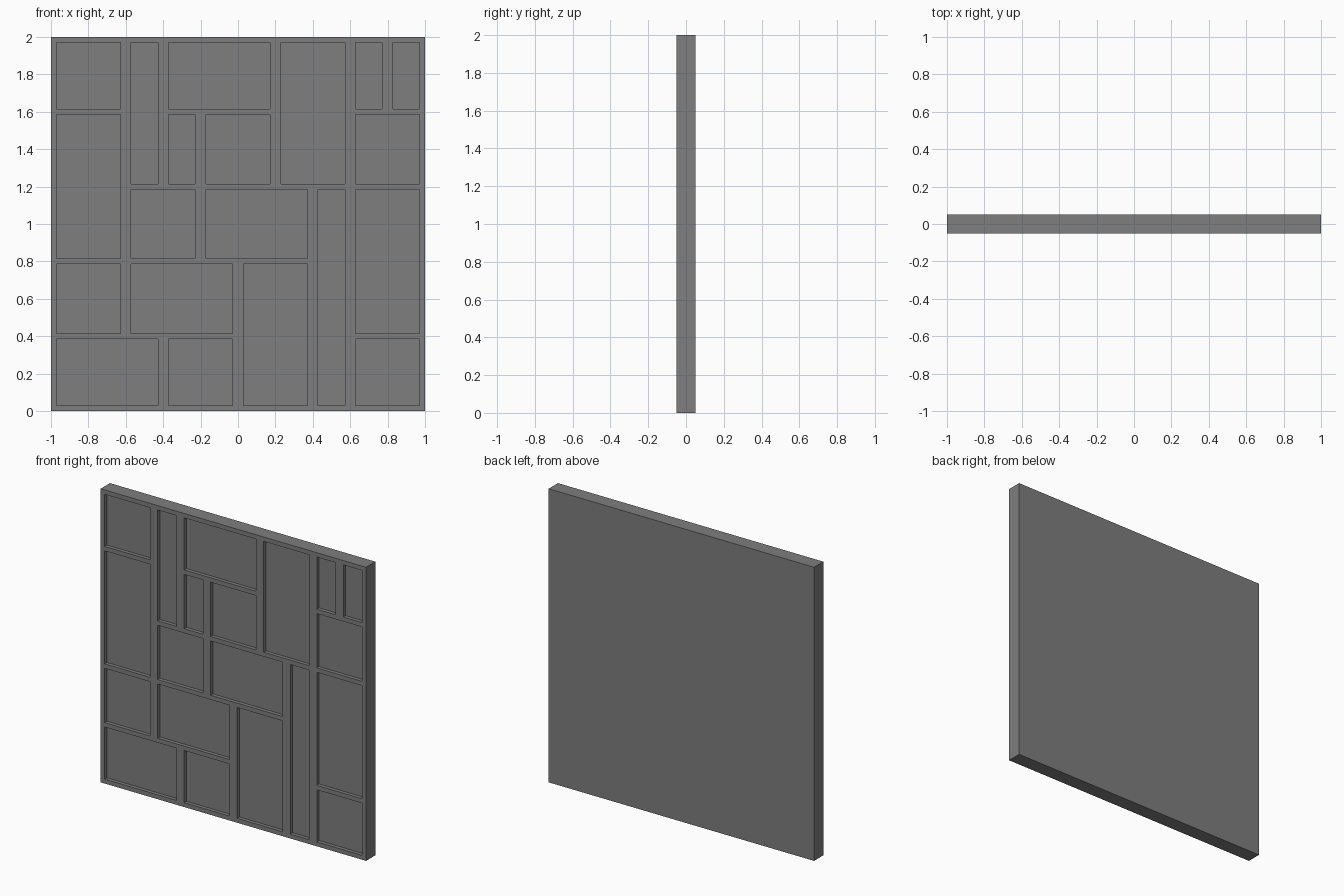
import bpy, bmesh
from mathutils import Matrix, Vector

if "Cube" in bpy.data.objects:
    bpy.data.objects.remove(bpy.data.objects["Cube"])

THICK, DEPTH = 0.1, 0.025          # slab thickness, recess depth
COL, ROW = 0.2, 0.4                # layout grid
GAP_X, GAP_Z, BORDER = 0.029, 0.015, 0.03

# Recessed fields as (first column, last column, first row, last row)
CELLS = [
    (0, 2, 4, 5), (2, 3, 3, 5), (3, 6, 4, 5), (6, 8, 3, 5), (8, 9, 4, 5),
    (9, 10, 4, 5), (0, 2, 2, 4), (3, 4, 3, 4), (4, 6, 3, 4), (8, 10, 3, 4),
    (2, 4, 2, 3), (4, 7, 2, 3), (7, 8, 0, 3), (8, 10, 1, 3), (0, 2, 1, 2),
    (2, 5, 1, 2), (5, 7, 0, 2), (0, 3, 0, 1), (3, 5, 0, 1), (8, 10, 0, 1),
]


def add_box(bm, lo, hi):
    lo, hi = Vector(lo), Vector(hi)
    m = Matrix.Translation((lo + hi) / 2) @ Matrix.Diagonal((*(hi - lo), 1))
    bmesh.ops.create_cube(bm, size=1, matrix=m)


def make_object(name, boxes, material):
    bm = bmesh.new()
    for lo, hi in boxes:
        add_box(bm, lo, hi)
    mesh = bpy.data.meshes.new(name)
    bm.to_mesh(mesh)
    bm.free()
    mesh.materials.append(material)
    obj = bpy.data.objects.new(name, mesh)
    bpy.context.collection.objects.link(obj)
    return obj


def span(a, b, step, count, gap):
    """Cell limits pulled in by the bar half-width, or the border at the rim."""
    return (a * step + (BORDER if a == 0 else gap),
            b * step - (BORDER if b == count else gap))


dark_grey = bpy.data.materials.new("dark_grey")
dark_grey.diffuse_color = (0.21, 0.21, 0.21, 1)
dark_grey.use_nodes = True
dark_grey.node_tree.nodes["Principled BSDF"].inputs["Base Color"].default_value = dark_grey.diffuse_color

# Slab
panel = make_object("wall_panel", [((-1, -THICK / 2, 0), (1, THICK / 2, 2))], dark_grey)

# Cutter for all the recessed fields on the front
boxes = []
for c0, c1, r0, r1 in CELLS:
    x0, x1 = span(c0, c1, COL, 10, GAP_X)
    z0, z1 = span(r0, r1, ROW, 5, GAP_Z)
    boxes.append(((x0 - 1, -THICK, z0), (x1 - 1, -THICK / 2 + DEPTH, z1)))
cutter = make_object("recess_cutter", boxes, dark_grey)
cutter.hide_render = True

# Carve the fields, then drop the cutter
cut = panel.modifiers.new("recesses", 'BOOLEAN')
cut.operation, cut.solver, cut.object = 'DIFFERENCE', 'EXACT', cutter
bpy.context.view_layer.objects.active = panel
bpy.ops.object.modifier_apply(modifier=cut.name)
bpy.data.objects.remove(cutter)
